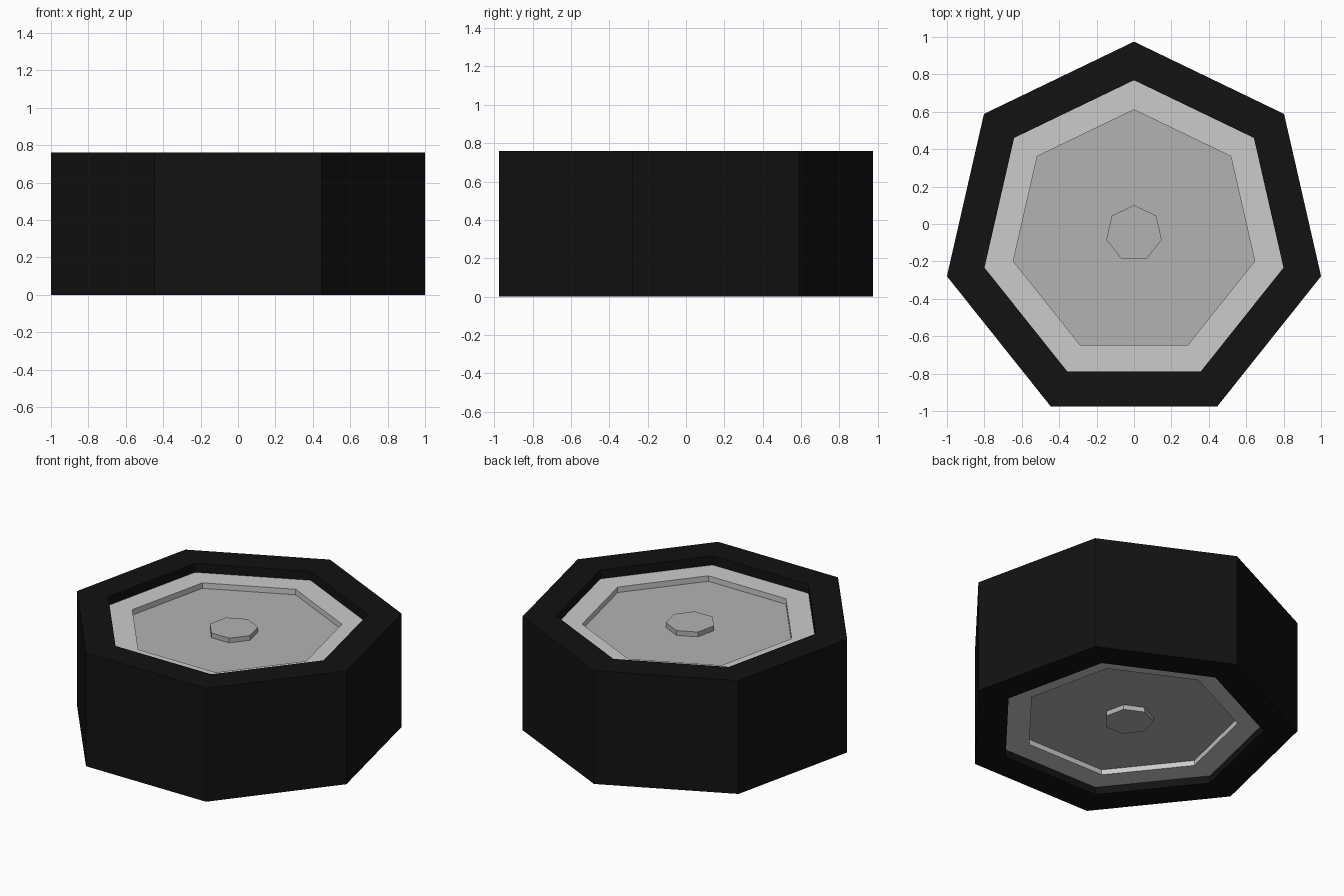
import bpy, bmesh, math

if "Cube" in bpy.data.objects:
    bpy.data.objects.remove(bpy.data.objects["Cube"])

SIDES = 7
H = 0.76                      # wheel width, standing along z
R_TYRE, R_RIM, R_DISC, R_HUB = 1.026, 0.82, 0.662, 0.152
CY = 0.975 - R_TYRE           # axis position, so the bounds are centred on y = 0
RIM = (0.05, H - 0.06)        # z of rim faces, lower and upper
DISC = (0.085, H - 0.097)     # recessed disc faces
HUB = (0.053, H - 0.065)      # hub cap faces


def material(name, v):
    m = bpy.data.materials.new(name)
    m.diffuse_color = (v, v, v, 1)
    m.use_nodes = True
    m.node_tree.nodes["Principled BSDF"].inputs["Base Color"].default_value = m.diffuse_color
    return m


def lathe(name, profile, mat=None, closed=False, cap=False):
    """Sweep an (r, z) profile around the axis in SIDES flat steps."""
    bm = bmesh.new()
    rings = []
    for r, z in profile:
        angles = [math.pi / 2 + 2 * math.pi * i / SIDES for i in range(SIDES)]
        rings.append([bm.verts.new((r * math.cos(a), CY + r * math.sin(a), z)) for a in angles])
    pairs = list(zip(rings, rings[1:]))
    if closed:
        pairs.append((rings[-1], rings[0]))
    for lo, hi in pairs:
        for i in range(SIDES):
            j = (i + 1) % SIDES
            bm.faces.new((lo[i], lo[j], hi[j], hi[i]))
    if cap:
        bm.faces.new(rings[0][::-1])
        bm.faces.new(rings[-1])
    bmesh.ops.recalc_face_normals(bm, faces=bm.faces)
    me = bpy.data.meshes.new(name)
    bm.to_mesh(me)
    bm.free()
    ob = bpy.data.objects.new(name, me)
    bpy.context.collection.objects.link(ob)
    if mat:
        me.materials.append(mat)
    return ob


rubber = material("rubber", 0.006)
dark_metal = material("dark_metal", 0.45)

# Tyre ring
lathe("tyre", [(R_RIM, 0), (R_TYRE, 0), (R_TYRE, H), (R_RIM, H)], rubber, closed=True)

# Flat rim faces on both sides
for side, z in zip(("lower", "upper"), RIM):
    inner = DISC[0] if side == "lower" else DISC[1]
    lathe(f"rim_{side}", [(R_RIM, z), (R_DISC, z), (R_DISC, inner), (R_RIM, inner)], closed=True)

# Recessed disc with its step walls and the raised hub on each side
lathe("wheel_disc",
      [(R_HUB, HUB[0]), (R_HUB, DISC[0]), (R_DISC, DISC[0]),
       (R_DISC, DISC[1]), (R_HUB, DISC[1]), (R_HUB, HUB[1])],
      dark_metal, cap=True)
